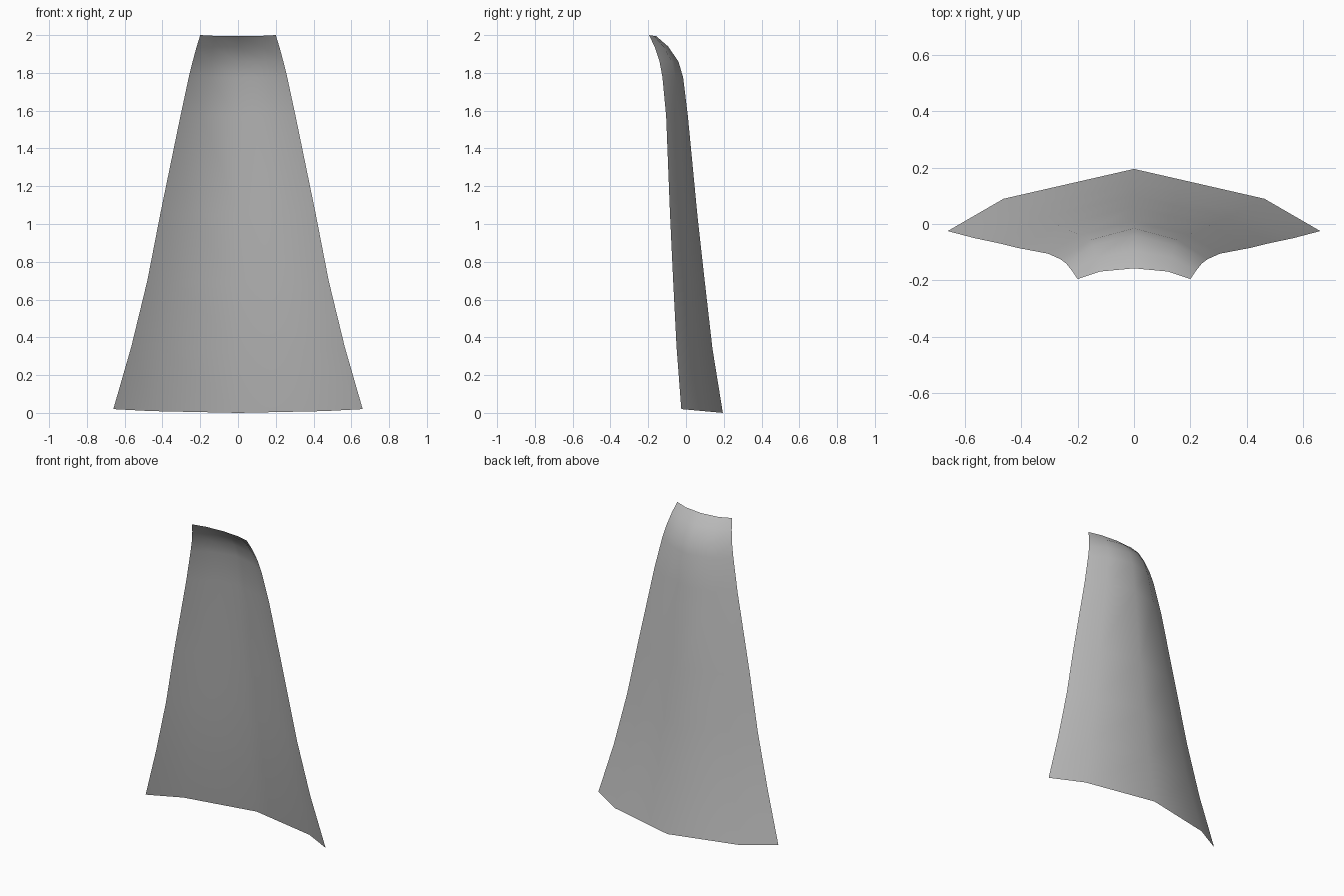
import bpy
import bmesh

if "Cube" in bpy.data.objects:
    bpy.data.objects.remove(bpy.data.objects["Cube"])

# Each row, hem to collar: edge x, edge y, edge z, centre y, centre z,
# mid fold as a share of the width, and of the depth from edge to centre
ROWS = [
    (0.66, -0.025, 0.02, 0.195, 0.0, 0.70, 0.52),
    (0.565, -0.05, 0.35, 0.14, 0.34, 0.69, 0.53),
    (0.48, -0.068, 0.70, 0.10, 0.69, 0.68, 0.54),
    (0.41, -0.085, 1.06, 0.06, 1.05, 0.66, 0.55),
    (0.305, -0.105, 1.57, 0.01, 1.57, 0.62, 0.58),
    (0.26, -0.125, 1.78, -0.015, 1.775, 0.60, 0.62),
    (0.24, -0.14, 1.86, -0.04, 1.86, 0.60, 0.65),
    (0.22, -0.165, 1.935, -0.095, 1.94, 0.60, 0.68),
    (0.20, -0.195, 2.0, -0.157, 1.994, 0.60, 0.70),
]

cloth = bpy.data.materials.new("grey cloth")
cloth.diffuse_color = (0.5, 0.5, 0.5, 1)
cloth.use_nodes = True
cloth.node_tree.nodes["Principled BSDF"].inputs["Base Color"].default_value = cloth.diffuse_color

# Cape: an open single-layer sheet, wrapped forward at both edges
bm = bmesh.new()
grid = []
for ex, ey, ez, cy, cz, width, depth in ROWS:
    mid = (ex * width, ey + (cy - ey) * depth, ez + (cz - ez) * depth)
    half = [(ex, ey, ez), mid]
    points = half + [(0, cy, cz)] + [(-x, y, z) for x, y, z in reversed(half)]
    grid.append([bm.verts.new(p) for p in points])
for low, high in zip(grid, grid[1:]):
    for i in range(4):
        face = bm.faces.new((low[i], low[i + 1], high[i + 1], high[i]))
        face.smooth = True
bm.normal_update()

mesh = bpy.data.meshes.new("cape")
bm.to_mesh(mesh)
bm.free()
mesh.materials.append(cloth)
cape = bpy.data.objects.new("cape", mesh)
bpy.context.collection.objects.link(cape)
